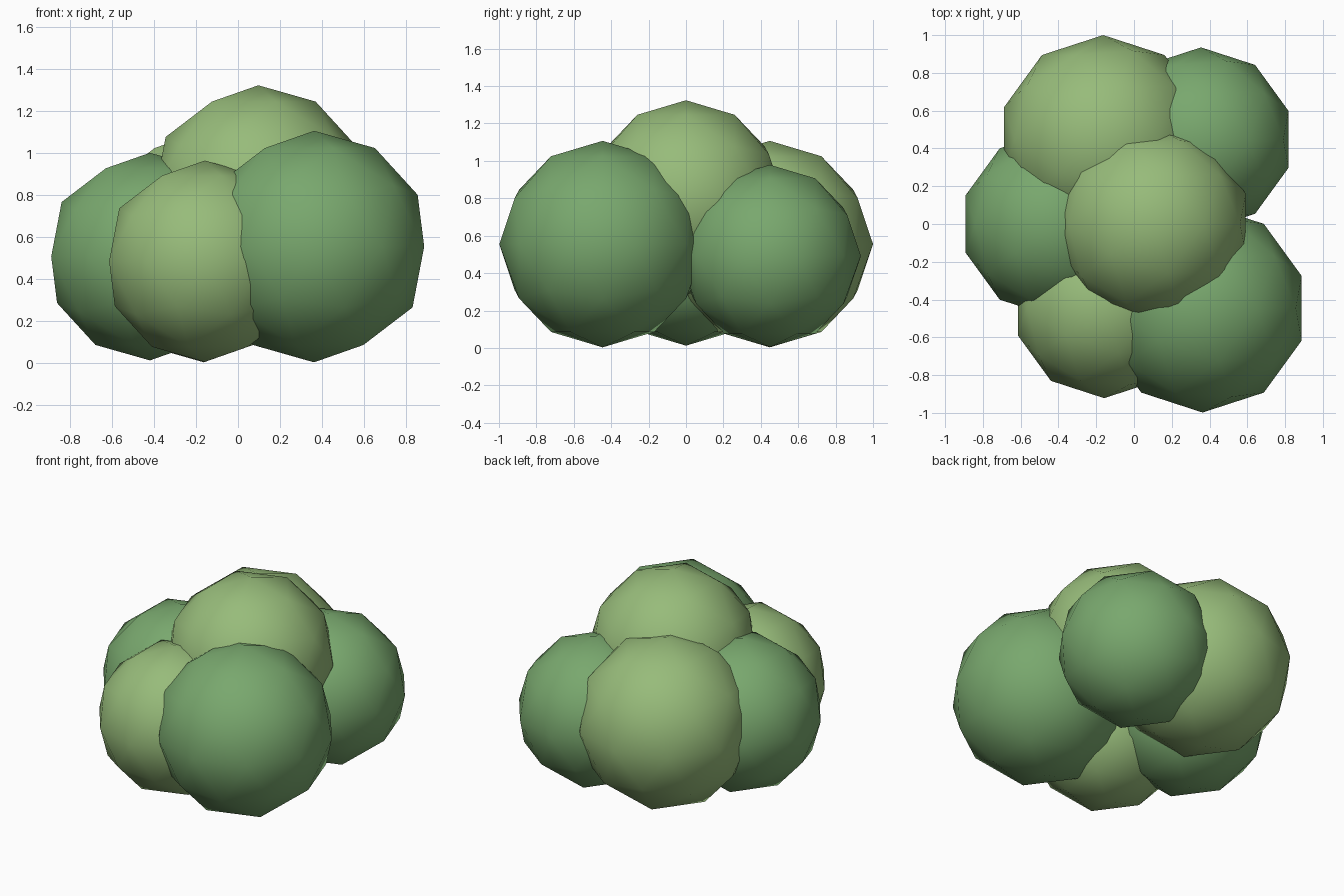
import bpy

if "Cube" in bpy.data.objects:
    bpy.data.objects.remove(bpy.data.objects["Cube"])


def make_material(name, color):
    mat = bpy.data.materials.new(name)
    mat.diffuse_color = color
    mat.use_nodes = True
    mat.node_tree.nodes["Principled BSDF"].inputs["Base Color"].default_value = mat.diffuse_color
    return mat


dark = make_material("dark_leaf", (0.19, 0.39, 0.155, 1))
light = make_material("light_leaf", (0.31, 0.50, 0.195, 1))

# Leaf clumps of the bush: name, centre, radius, material
clumps = [
    ("clump_front_right", (0.363, -0.446, 0.555), 0.552, dark),
    ("clump_front_left", (-0.158, -0.442, 0.485), 0.48, light),
    ("clump_left", (-0.42, 0.0, 0.507), 0.495, dark),
    ("clump_back_left", (-0.163, 0.448, 0.555), 0.552, light),
    ("clump_back_right", (0.355, 0.448, 0.492), 0.487, dark),
    ("clump_top", (0.097, 0.0, 0.804), 0.52, light),
]

for name, centre, radius, mat in clumps:
    bpy.ops.mesh.primitive_ico_sphere_add(subdivisions=2, radius=radius, location=centre)
    clump = bpy.context.object
    clump.name = name
    clump.data.materials.append(mat)
    bpy.ops.object.shade_smooth()
